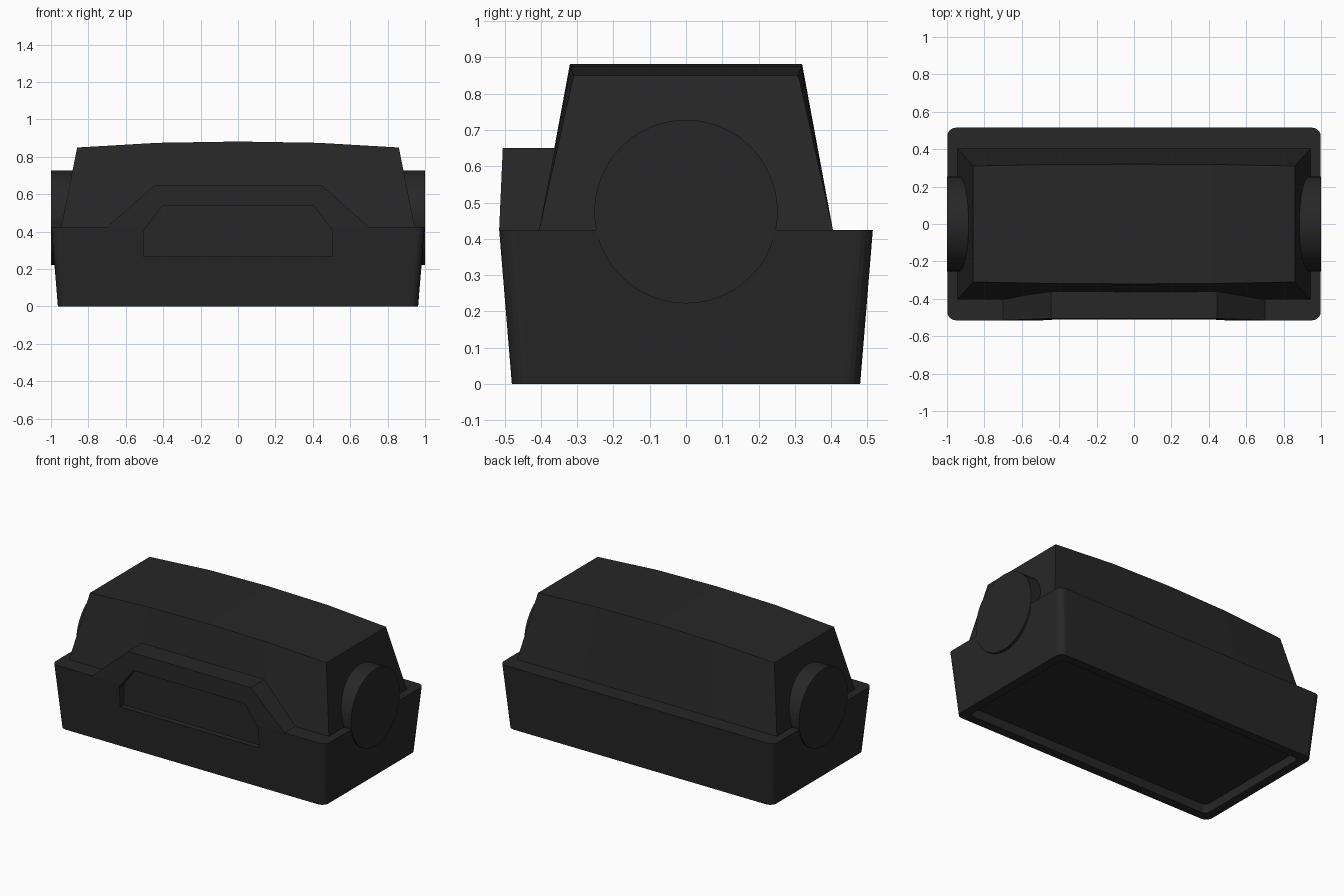
import bpy, bmesh, math

if "Cube" in bpy.data.objects:
    bpy.data.objects.remove(bpy.data.objects["Cube"])

mat = bpy.data.materials.new("dark_plastic")
mat.diffuse_color = (0.02, 0.02, 0.02, 1)
mat.use_nodes = True
mat.node_tree.nodes["Principled BSDF"].inputs["Base Color"].default_value = mat.diffuse_color


def loft(name, loops):
    """Skin a series of equal-length closed loops and cap both ends."""
    bm = bmesh.new()
    rings = [[bm.verts.new(p) for p in loop] for loop in loops]
    n = len(rings[0])
    for a, b in zip(rings, rings[1:]):
        for i in range(n):
            j = (i + 1) % n
            bm.faces.new((a[i], a[j], b[j], b[i]))
    bm.faces.new(rings[0])
    bm.faces.new(rings[-1])
    bmesh.ops.recalc_face_normals(bm, faces=bm.faces)
    me = bpy.data.meshes.new(name)
    bm.to_mesh(me)
    bm.free()
    ob = bpy.data.objects.new(name, me)
    bpy.context.collection.objects.link(ob)
    me.materials.append(mat)
    return ob


def rounded_rect(hx, hy, r, z, steps=5):
    pts = []
    for k, (sx, sy) in enumerate([(1, 1), (-1, 1), (-1, -1), (1, -1)]):
        for i in range(steps + 1):
            a = math.pi / 2 * (k + i / steps)
            pts.append((sx * (hx - r) + r * math.cos(a),
                        sy * (hy - r) + r * math.sin(a), z))
    return pts


# Tapered tray with a recessed underside
base = loft("base", [
    rounded_rect(0.998, 0.515, 0.045, 0.425),
    rounded_rect(0.963, 0.48, 0.045, 0),
    rounded_rect(0.905, 0.422, 0.03, 0),
    rounded_rect(0.905, 0.422, 0.03, 0.06)])

# Upper housing, cross-sections along x with a gently arched roof
sections = [(-0.945, -0.86, 0.31, 0.85), (-0.47, -0.43, 0.318, 0.875),
            (0, 0, 0.32, 0.882), (0.47, 0.43, 0.318, 0.875),
            (0.945, 0.86, 0.31, 0.85)]
loft("upper_housing", [
    [(xb, -0.405, 0.424), (xb, 0.405, 0.424), (xt, y, z), (xt, -y, z)]
    for xb, xt, y, z in sections])

# Raised front panel
panel = loft("front_panel", [
    [(-hx, front, z), (hx, front, z), (hx, -0.33, z), (-hx, -0.33, z)]
    for hx, front, z in [(0.70, -0.515, 0.425), (0.445, -0.505, 0.65)]])

# Front recess cut through base and panel
outline = [(-0.505, 0.268), (0.505, 0.268), (0.505, 0.405),
           (0.405, 0.537), (-0.405, 0.537), (-0.505, 0.405)]
cutter = loft("recess_cutter", [[(x, y, z) for x, z in outline] for y in (-0.7, -0.465)])
cutter.hide_render = True
cutter.hide_viewport = True
cutter.display_type = 'WIRE'
for ob in (base, panel):
    mod = ob.modifiers.new("recess", 'BOOLEAN')
    mod.operation = 'DIFFERENCE'
    mod.solver = 'EXACT'
    mod.object = cutter

# Round end caps
for side, s in (("left", -1), ("right", 1)):
    bpy.ops.mesh.primitive_cylinder_add(
        vertices=48, radius=0.253, depth=0.2,
        location=(s * 0.9, 0, 0.475), rotation=(0, math.pi / 2, 0))
    cap = bpy.context.object
    cap.name = side + "_end_cap"
    cap.data.materials.append(mat)
    bpy.ops.object.shade_smooth_by_angle(angle=math.radians(30))
